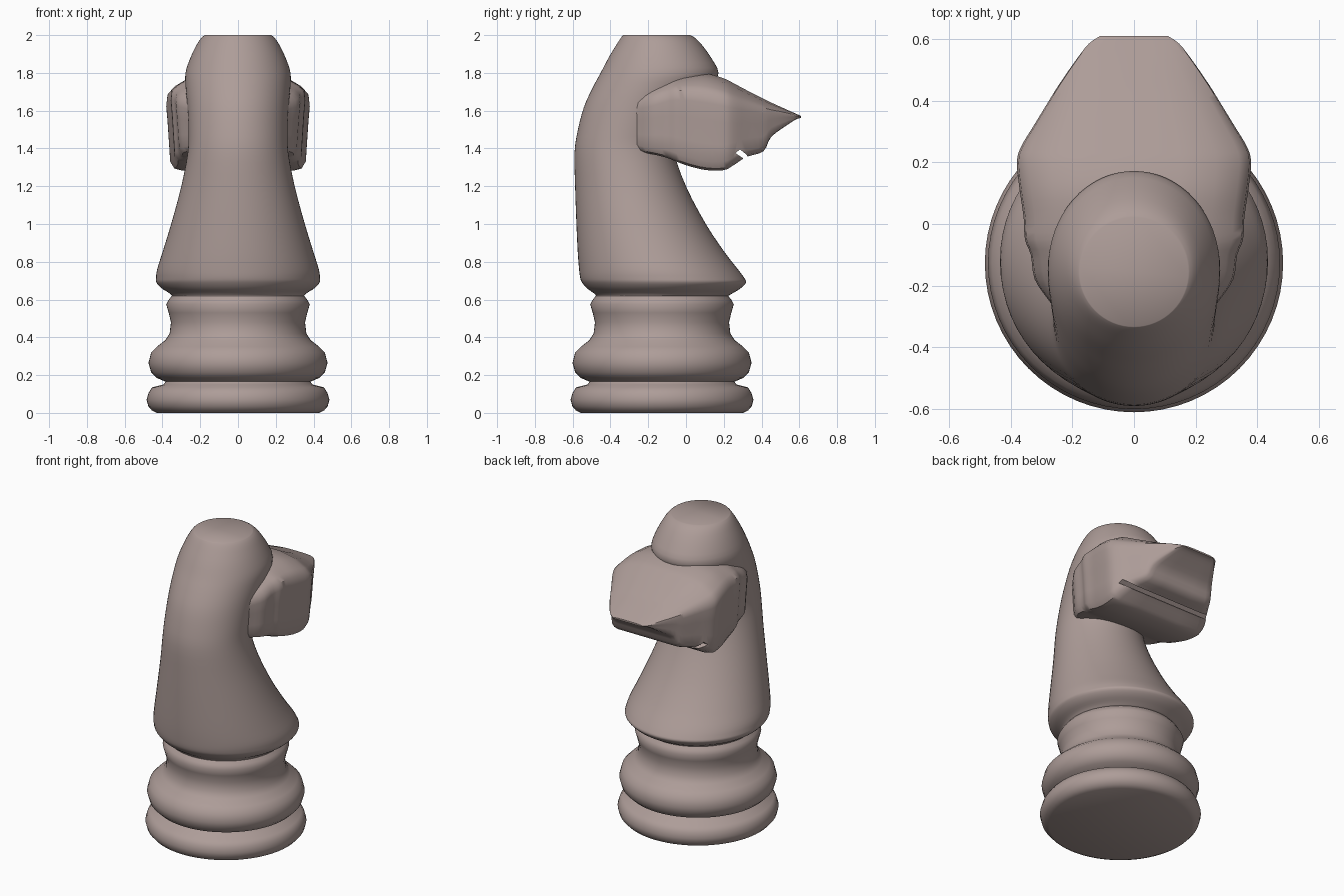
import bpy, bmesh, math

clay = bpy.data.materials.new("warm_grey_clay")
clay.diffuse_color = (0.42, 0.335, 0.315, 1)


def loft(name, rings, angle):
    """Skin a list of equal-length closed rings and cap both ends."""
    bm = bmesh.new()
    loops = [[bm.verts.new(p) for p in ring] for ring in rings]
    n = len(loops[0])
    for a, b in zip(loops, loops[1:]):
        for i in range(n):
            j = (i + 1) % n
            bm.faces.new((a[i], a[j], b[j], b[i]))
    bm.faces.new(loops[0])
    bm.faces.new(loops[-1])
    bmesh.ops.recalc_face_normals(bm, faces=bm.faces)
    me = bpy.data.meshes.new(name)
    bm.to_mesh(me)
    bm.free()
    ob = bpy.data.objects.new(name, me)
    bpy.context.collection.objects.link(ob)
    me.materials.append(clay)
    if angle:
        smooth(ob, angle)
    return ob


def select(ob):
    bpy.ops.object.select_all(action='DESELECT')
    ob.select_set(True)
    bpy.context.view_layer.objects.active = ob


def smooth(ob, angle):
    select(ob)
    bpy.ops.object.shade_smooth_by_angle(angle=math.radians(angle))


def ellipse(z, y0, y1, rx, n=64):
    cy, ry = (y0 + y1) / 2, (y1 - y0) / 2
    return [(rx * math.cos(2 * math.pi * i / n),
             cy + ry * math.sin(2 * math.pi * i / n), z) for i in range(n)]


def spline(rows, steps):
    """Catmull-Rom refinement of rows of numbers."""
    out = []
    for i in range(len(rows) - 1):
        p = [rows[max(0, min(len(rows) - 1, i + k))] for k in (-1, 0, 1, 2)]
        for s in range(steps):
            t = s / steps
            out.append([0.5 * (2 * b + (c - a) * t + (2 * a - 5 * b + 4 * c - d) * t * t
                               + (3 * b - a - 3 * c + d) * t ** 3) for a, b, c, d in zip(*p)])
    out.append(list(rows[-1]))
    return out


# turned base: height, radius
base = [(0, 0.43), (0.012, 0.455), (0.035, 0.475), (0.07, 0.484), (0.105, 0.474),
        (0.135, 0.455), (0.15, 0.395), (0.165, 0.383), (0.185, 0.43), (0.215, 0.46),
        (0.265, 0.474), (0.32, 0.46), (0.35, 0.43), (0.385, 0.385), (0.42, 0.362),
        (0.48, 0.355), (0.53, 0.367), (0.575, 0.38), (0.6, 0.366), (0.62, 0.35), (0.65, 0.36)]
loft("base", [ellipse(z, -0.127 - r, -0.127 + r, r) for z, r in base], 50)

# neck: height, back, front, half width
neck = [(0.62, -0.475, 0.225, 0.35), (0.635, -0.49, 0.25, 0.365), (0.66, -0.525, 0.29, 0.405),
        (0.69, -0.55, 0.318, 0.432), (0.715, -0.56, 0.308, 0.434), (0.76, -0.566, 0.275, 0.428),
        (0.85, -0.573, 0.205, 0.4), (1.0, -0.58, 0.105, 0.354), (1.2, -0.587, 0.0, 0.3),
        (1.38, -0.59, -0.06, 0.266), (1.5, -0.572, -0.03, 0.262), (1.62, -0.54, 0.05, 0.268),
        (1.72, -0.495, 0.13, 0.277), (1.8, -0.452, 0.172, 0.278), (1.88, -0.41, 0.133, 0.252),
        (1.95, -0.368, 0.083, 0.218), (1.985, -0.345, 0.048, 0.194), (2.0, -0.333, 0.022, 0.176)]
loft("neck", [ellipse(*row) for row in spline(neck, 3)], 50)

# head: y, half width, top, ridge, bottom
head = [(-0.3, 0.24, 1.69, 1.62, 1.42), (-0.25, 0.275, 1.72, 1.64, 1.385),
        (-0.18, 0.322, 1.75, 1.66, 1.37), (-0.1, 0.335, 1.78, 1.69, 1.35),
        (-0.05, 0.354, 1.79, 1.70, 1.33), (0.02, 0.358, 1.80, 1.70, 1.305),
        (0.11, 0.371, 1.80, 1.69, 1.285), (0.2, 0.38, 1.775, 1.67, 1.285),
        (0.25, 0.367, 1.75, 1.655, 1.31), (0.32, 0.325, 1.712, 1.635, 1.355),
        (0.41, 0.27, 1.665, 1.612, 1.385), (0.45, 0.245, 1.645, 1.603, 1.46),
        (0.53, 0.19, 1.608, 1.588, 1.52), (0.585, 0.147, 1.583, 1.574, 1.555),
        (0.61, 0.11, 1.572, 1.567, 1.561)]


def section(y, w, top, ridge, bot):
    d, h = top - ridge, ridge - bot
    half = [(0.4, top - 0.04 * d), (0.7, top - 0.25 * d), (0.9, ridge + 0.35 * d),
            (0.985, ridge + 0.05 * d), (1.0, ridge - 0.12 * h), (0.98, ridge - 0.35 * h),
            (0.96, ridge - 0.65 * h), (0.945, ridge - 0.88 * h), (0.89, ridge - 0.97 * h),
            (0.78, bot), (0.4, bot)]
    return ([(w * x, y, z) for x, z in half] + [(-w * x, y, z) for x, z in reversed(half)])


horse_head = loft("head", [section(*row) for row in spline(head, 3)], 0)

# mouth slit cut across the underside of the muzzle
slit = [(0.36, 1.32), (0.315, 1.372), (0.285, 1.395), (0.262, 1.375), (0.30, 1.35), (0.31, 1.32)]
cutter = loft("mouth_cutter", [[(x, y, z) for y, z in slit] for x in (-0.5, 0.5)], 0)
cutter.hide_render = True
mod = horse_head.modifiers.new("mouth", 'BOOLEAN')
mod.operation = 'DIFFERENCE'
mod.solver = 'EXACT'
mod.object = cutter
select(horse_head)
bpy.ops.object.modifier_apply(modifier=mod.name)
bpy.data.objects.remove(cutter, do_unlink=True)
smooth(horse_head, 40)
